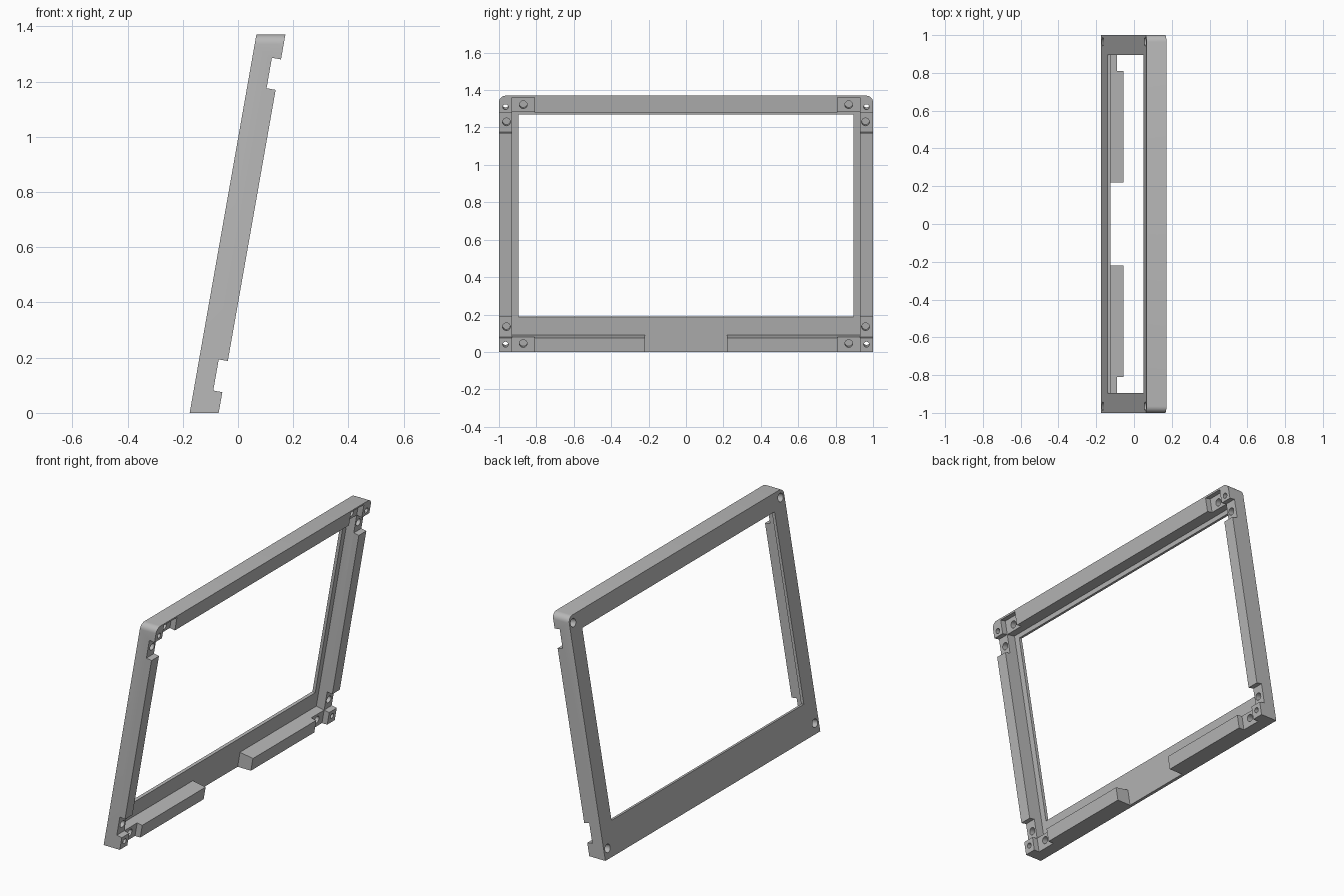
import bpy, bmesh
from math import radians, tan, sin, cos, pi
from mathutils import Matrix

old = bpy.data.objects.get("Cube")
if old:
    bpy.data.objects.remove(old, do_unlink=True)

TILT = radians(10)
X0, HEIGHT, THICK = -0.175, 1.37, 0.105
PLATE, LEDGE = 0.018, 0.07        # depths of face plate and of mounting recesses

mat = bpy.data.materials.new("grey plastic")
mat.use_nodes = True
colour = (0.48, 0.48, 0.48, 1)
mat.diffuse_color = colour
mat.node_tree.nodes["Principled BSDF"].inputs["Base Color"].default_value = colour

# Tilted frame: x = depth behind the face, y = across, z = up the slope
slope = Matrix.Translation((X0, 0, 0)) @ Matrix.Rotation(TILT, 4, 'Y')


def new_object(name, bm):
    bmesh.ops.recalc_face_normals(bm, faces=bm.faces[:])
    me = bpy.data.meshes.new(name)
    bm.to_mesh(me)
    bm.free()
    ob = bpy.data.objects.new(name, me)
    bpy.context.collection.objects.link(ob)
    me.materials.append(mat)
    return ob


def cut(bm):
    bm.transform(slope)
    tool = new_object("cutter", bm)
    tool.hide_render = True
    mod = frame.modifiers.new("cut", 'BOOLEAN')
    mod.operation, mod.solver, mod.object = 'DIFFERENCE', 'EXACT', tool
    bpy.context.view_layer.objects.active = frame
    bpy.ops.object.modifier_apply(modifier=mod.name)
    bpy.data.objects.remove(tool, do_unlink=True)


def cut_box(n, y, u):
    bm = bmesh.new()
    bmesh.ops.create_cube(bm, size=1)
    spans = (n, y, u)
    bm.transform(Matrix.Translation([(a + b) / 2 for a, b in spans])
                 @ Matrix.Diagonal([b - a for a, b in spans] + [1]))
    cut(bm)


def cut_hole(n, y, u, radius):
    bm = bmesh.new()
    bmesh.ops.create_cone(bm, cap_ends=True, segments=16, radius1=radius,
                          radius2=radius, depth=n[1] - n[0])
    bm.transform(Matrix.Translation((sum(n) / 2, y, u)) @ Matrix.Rotation(pi / 2, 4, 'Y'))
    cut(bm)


# Leaning slab with rounded top corners
R, STEPS = 0.035, 6
arc = [(1 - R + R * cos(i * pi / 2 / STEPS), HEIGHT - R + R * sin(i * pi / 2 / STEPS))
       for i in range(STEPS + 1)]
outline = [(-1, 0), (1, 0)] + arc + [(-y, z) for y, z in reversed(arc)]
bm = bmesh.new()
face = bm.faces.new([bm.verts.new((X0 + z * tan(TILT), y, z)) for y, z in outline])
side = bmesh.ops.extrude_face_region(bm, geom=[face])
bmesh.ops.translate(bm, vec=(THICK, 0, 0),
                    verts=[g for g in side["geom"] if isinstance(g, bmesh.types.BMVert)])
frame = new_object("display_frame", bm)

# Rear cavity, window opening and gap in the bottom rail
BACK = 0.2
WALL_LOW, WALL_HIGH = 0.0945, 1.318
cut_box((PLATE, BACK), (-0.93, 0.93), (WALL_LOW, WALL_HIGH))
cut_box((-0.1, BACK), (-0.895, 0.895), (0.193, 1.292))
cut_box((PLATE, BACK), (-0.22, 0.22), (-0.2, 0.12))

for s in (-1, 1):
    def across(a, b):
        return tuple(sorted((s * a, s * b)))

    # Mounting recesses beside each corner
    cut_box((LEDGE, BACK), across(0.92, 1.1), (WALL_LOW, 0.209))
    cut_box((LEDGE, BACK), across(0.92, 1.1), (1.206, WALL_HIGH))
    cut_box((LEDGE, BACK), across(0.81, 0.93), (-0.2, 0.11))
    cut_box((LEDGE, BACK), across(0.81, 0.93), (1.3, 1.399))

    # Blind screw holes in the recesses
    for y, u in ((0.96, 0.149), (0.96, 1.261), (0.87, 0.058), (0.87, 1.354)):
        cut_hole((0.035, BACK), s * y, u, 0.021)

    # Corner through-holes with counterbores on the face
    for u in (0.059, 1.348):
        cut_hole((-0.1, BACK), s * 0.965, u, 0.015)
        cut_hole((-0.1, 0.035), s * 0.965, u, 0.024)

bpy.ops.object.select_all(action='DESELECT')
frame.select_set(True)
bpy.context.view_layer.objects.active = frame
bpy.ops.object.shade_smooth_by_angle(angle=radians(30))
